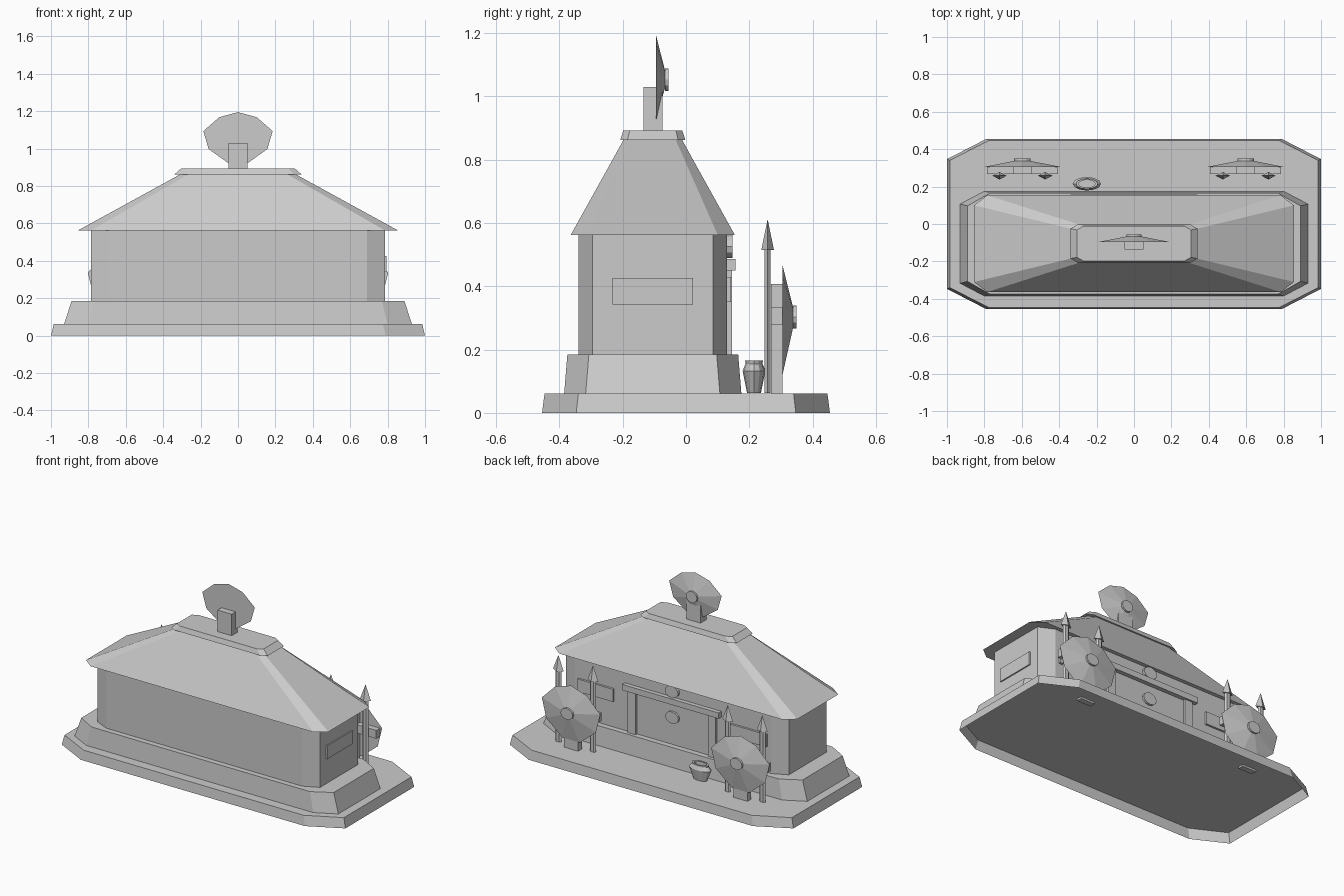
import bpy, bmesh, math
from mathutils import Vector

old = bpy.data.objects.get("Cube")
if old:
    bpy.data.objects.remove(old, do_unlink=True)

# One plain stone colour for the whole building
stone = bpy.data.materials.new("light_grey_stone")
stone.use_nodes = True
GREY = (0.6, 0.6, 0.6, 1)
stone.diffuse_color = GREY
stone.node_tree.nodes["Principled BSDF"].inputs["Base Color"].default_value = GREY


def finish(name, bm):
    bmesh.ops.recalc_face_normals(bm, faces=bm.faces)
    mesh = bpy.data.meshes.new(name)
    bm.to_mesh(mesh)
    bm.free()
    mesh.materials.append(stone)
    ob = bpy.data.objects.new(name, mesh)
    bpy.context.collection.objects.link(ob)


def loft(name, rings, base=True):
    """Skin a stack of equal-sized point rings; the first cap is optional."""
    bm = bmesh.new()
    loops = [[bm.verts.new(p) for p in ring] for ring in rings]
    n = len(loops[0])
    for a, b in zip(loops, loops[1:]):
        for i in range(n):
            j = (i + 1) % n
            bm.faces.new((a[i], a[j], b[j], b[i]))
    if base:
        bm.faces.new(loops[0])
    bm.faces.new(loops[-1])
    finish(name, bm)


def chamfered(hx, hy, cx, cy, yc, z):
    """Rectangle with cut corners; cx, cy are where the cuts start."""
    quarter = [(hx, cy), (cx, hy)]
    pts = quarter + [(-x, y) for x, y in reversed(quarter)]
    pts += [(-x, -y) for x, y in quarter] + [(x, -y) for x, y in reversed(quarter)]
    return [(x, yc + y, z) for x, y in pts]


def tier(name, yc, z0, z1, low, high, base=False):
    loft(name, [chamfered(*low, yc, z0), chamfered(*high, yc, z1)], base)


def box(name, x0, x1, y0, y1, z0, z1):
    bm = bmesh.new()
    bmesh.ops.create_cube(bm, size=1)
    for v in bm.verts:
        v.co = Vector(((x0 + x1) / 2 + v.co.x * (x1 - x0),
                       (y0 + y1) / 2 + v.co.y * (y1 - y0),
                       (z0 + z1) / 2 + v.co.z * (z1 - z0)))
    finish(name, bm)


def disc(name, x, z, y0, y1, rx, rz):
    loft(name, [[(x + rx * math.sin(i * math.tau / 12), y,
                  z + rz * math.cos(i * math.tau / 12)) for i in range(12)]
                for y in (y0, y1)])


# Half outline of a shield: width fraction, height fraction
SHIELD = [(0.54, 0.9), (1, 0.625), (0.85, 0.27), (0.3, 0)]


def shield(name, x, y, z0, z1, half, depth, boss_z):
    """Nine-sided shallow cone pointing backwards with a round boss."""
    outline = [(0, 1)] + SHIELD + [(-u, v) for u, v in reversed(SHIELD)]
    bm = bmesh.new()
    rim = [bm.verts.new((x + u * half, y, z0 + v * (z1 - z0))) for u, v in outline]
    tip = bm.verts.new((x, y + depth, boss_z))
    bm.faces.new(rim)
    for a, b in zip(rim, rim[1:] + rim[:1]):
        bm.faces.new((a, b, tip))
    finish(name, bm)
    disc(name + "_boss", x, boss_z, y + depth * 0.8, y + depth + 0.004, half * 0.21, 0.036)


def turned(name, x, y, n, profile, stretch):
    """Upright lathe, stretched along x. Profile rows are (radius, z)."""
    loft(name, [[(x + stretch * r * math.cos(i * math.tau / n),
                  y + r * math.sin(i * math.tau / n), z)
                 for i in range(n)] for r, z in profile])


# Hollow stepped base, walls, roof and ridge cap
YC = -0.105
tier("ground_slab", 0, 0, 0.062, (1, 0.455, 0.79, 0.347), (0.985, 0.447, 0.775, 0.34))
tier("plinth", YC, 0.062, 0.184, (0.93, 0.28, 0.8, 0.212), (0.89, 0.27, 0.77, 0.202))
tier("walls", YC, 0.184, 0.565, (0.785, 0.235, 0.69, 0.19), (0.785, 0.235, 0.69, 0.19))
tier("roof", YC, 0.563, 0.862, (0.855, 0.259, 0.785, 0.205), (0.31, 0.093, 0.265, 0.073), True)
tier("ridge_cap", YC, 0.862, 0.893, (0.34, 0.103, 0.3, 0.08), (0.305, 0.093, 0.27, 0.073), True)

# Emblem on the ridge
box("ridge_post", -0.05, 0.05, -0.135, -0.075, 0.89, 1.03)
shield("ridge_shield", 0, -0.095, 0.925, 1.195, 0.185, 0.036, 1.053)

# Doorway, wall plaques and round ornaments on the back wall
box("door_lintel", -0.34, 0.34, 0.12, 0.157, 0.45, 0.487)
disc("lintel_disc", 0, 0.526, 0.12, 0.147, 0.047, 0.037)
disc("door_disc", 0, 0.36, 0.12, 0.143, 0.047, 0.038)
for side, label in ((1, "left"), (-1, "right")):
    jamb, plaque = side * 0.283, side * 0.54
    box(label + "_door_jamb", jamb - 0.028, jamb + 0.028, 0.12, 0.145, 0.184, 0.45)
    box(label + "_wall_plaque", plaque - 0.125, plaque + 0.125, 0.12, 0.143, 0.35, 0.43)
box("end_wall_plaque", 0.77, 0.793, -0.233, 0.022, 0.343, 0.427)

# Shield stands flanked by spears
for side, label in ((1, "left"), (-1, "right")):
    x = side * 0.597
    box(label + "_stand_post", x - 0.05, x + 0.05, 0.268, 0.305, 0.05, 0.407)
    box(label + "_stand_crossbar", x - 0.19, x + 0.19, 0.268, 0.305, 0.28, 0.333)
    shield(label + "_stand_shield", x, 0.305, 0.12, 0.467, 0.206, 0.041, 0.303)
    for step, end in ((-1, "a"), (1, "b")):
        sx = x + step * 0.122
        turned(f"{label}_spear_shaft_{end}", sx, 0.258, 6, [(0.011, 0.063), (0.011, 0.52)], 1.9)
        turned(f"{label}_spear_head_{end}", sx, 0.258, 4, [(0.02, 0.515), (0.0005, 0.61)], 1.9)

# Clay pot beside the doorway, hollow at the mouth
turned("pot", -0.252, 0.215, 12,
       [(0.022, 0.063), (0.036, 0.133), (0.027, 0.155), (0.028, 0.165),
        (0.021, 0.165), (0.021, 0.13)], 2.1)
